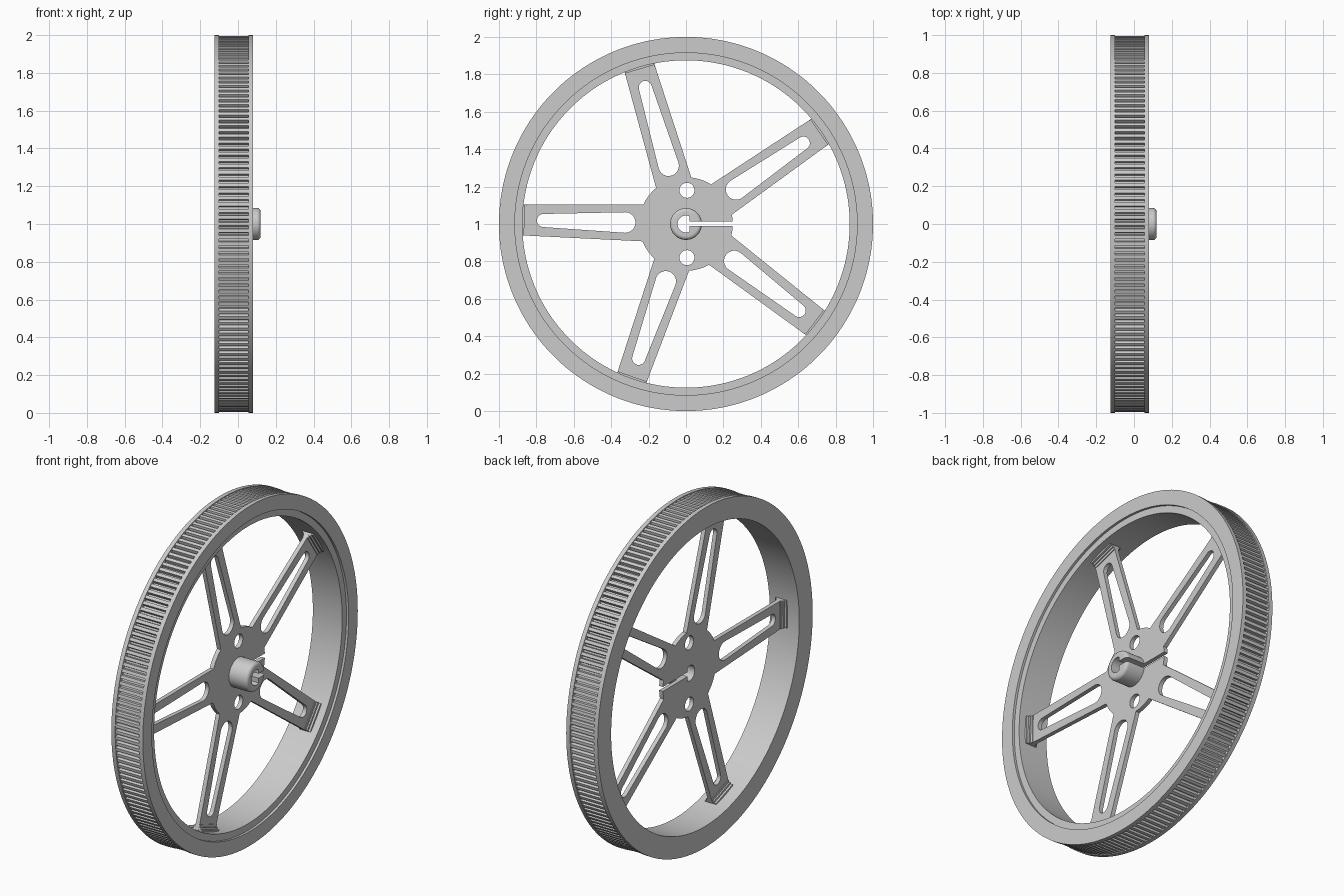
import bpy, bmesh
from math import radians, cos, sin, pi, acos

if "Cube" in bpy.data.objects:
    bpy.data.objects.remove(bpy.data.objects["Cube"])

grey = bpy.data.materials.new("plain_grey")
grey.use_nodes = True
colour = (0.6, 0.6, 0.6, 1)
grey.diffuse_color = colour
grey.node_tree.nodes["Principled BSDF"].inputs["Base Color"].default_value = colour

BACK, FACE = -0.025, 0.0          # faces of the spoke plate
TEETH = 180
SPOKE_ANGLES = [radians(178.6 + 72 * i) for i in range(5)]


def finish(name, bm):
    bmesh.ops.recalc_face_normals(bm, faces=bm.faces)
    mesh = bpy.data.meshes.new(name)
    bm.to_mesh(mesh)
    bm.free()
    mesh.materials.append(grey)
    obj = bpy.data.objects.new(name, mesh)
    bpy.context.collection.objects.link(obj)
    return obj


def turn(points, a):
    return [(u * cos(a) - v * sin(a), u * sin(a) + v * cos(a)) for u, v in points]


def arc(cx, r, start, end, n):
    return [(cx + r * cos(start + (end - start) * i / n),
             r * sin(start + (end - start) * i / n)) for i in range(n + 1)]


def circle(y, z, r, n=48):
    return [(y + p, z + q) for p, q in arc(0, r, 0, 2 * pi, n)[:-1]]


def add_prism(bm, outline, x0, x1):
    """Closed (y, z) outline extruded along the axle."""
    rings = [[bm.verts.new((x, y, z + 1)) for y, z in outline] for x in (x0, x1)]
    n = len(outline)
    for ring in rings:
        bm.faces.new(ring)
    for i in range(n):
        j = (i + 1) % n
        bm.faces.new((rings[0][i], rings[0][j], rings[1][j], rings[1][i]))


def prism(name, outline, x0=BACK, x1=FACE):
    bm = bmesh.new()
    add_prism(bm, outline, x0, x1)
    return finish(name, bm)


def lathe(name, profile, n):
    """Closed (x, radius) profile revolved around the axle."""
    bm = bmesh.new()
    rings = []
    for i in range(n):
        a = 2 * pi * i / n
        rings.append([bm.verts.new((x, r * cos(a), r * sin(a) + 1)) for x, r in profile])
    m = len(profile)
    for i in range(n):
        p, q = rings[i], rings[(i + 1) % n]
        for k in range(m):
            l = (k + 1) % m
            bm.faces.new((p[k], p[l], q[l], q[k]))
    return finish(name, bm)


def combine(obj, tool, operation):
    """Apply a boolean and remove the tool."""
    mod = obj.modifiers.new("combine", "BOOLEAN")
    mod.operation, mod.object, mod.solver = operation, tool, "EXACT"
    graph = bpy.context.evaluated_depsgraph_get()
    mesh = bpy.data.meshes.new_from_object(obj.evaluated_get(graph))
    obj.modifiers.clear()
    obj.data = mesh
    bpy.data.objects.remove(tool)


def smooth(obj):
    bpy.ops.object.select_all(action="DESELECT")
    obj.select_set(True)
    bpy.context.view_layer.objects.active = obj
    bpy.ops.object.shade_smooth_by_angle(angle=radians(30))


# Rim: flanged channel with a shallow step inside one face
rim = lathe("rim", [(-0.125, 0.875), (-0.125, 1), (-0.1, 1), (-0.1, 0.977),
                    (0.055, 0.977), (0.055, 1), (0.08, 1), (0.08, 0.915),
                    (0.066, 0.915), (0.066, 0.875)], TEETH)
smooth(rim)

# Tread teeth across the channel
bm = bmesh.new()
for i in range(TEETH):
    tooth = [(0.973, -0.013), (0.996, -0.009), (0.996, 0.009), (0.973, 0.013)]
    add_prism(bm, turn(tooth, 2 * pi * i / TEETH), -0.102, 0.057)
finish("tread_teeth", bm)

# Hub plate with five tapered, slotted spokes
plate = prism("hub_and_spokes", circle(0, 0, 0.25, 96))
for a in SPOKE_ANGLES:
    spoke = [(0.2, -0.099), (0.885, -0.082), (0.885, 0.082), (0.2, 0.099)]
    combine(plate, prism("spoke", turn(spoke, a)), "UNION")

# Axle boss with rounded tip
boss = [(-0.01, 0.01), (-0.01, 0.085)]
boss += [(0.1 + 0.02 * sin(t * pi / 12), 0.065 + 0.02 * cos(t * pi / 12)) for t in range(7)]
boss += [(0.12, 0.01)]
combine(plate, lathe("boss", boss, 64), "UNION")

# Spoke slots, bolt holes, flatted bore and clamping slit
for a in SPOKE_ANGLES:
    slot = arc(0.762, 0.035, -pi / 2, pi / 2, 12) + arc(0.325, 0.055, pi / 2, 1.5 * pi, 12)
    combine(plate, prism("slot", turn(slot, a), -0.1, 0.2), "DIFFERENCE")
for side in (-1, 1):
    combine(plate, prism("bolt_hole", circle(0.005, side * 0.18, 0.04), -0.1, 0.2), "DIFFERENCE")
flat = acos(0.02 / 0.045)
bore = arc(0, 0.045, flat, 2 * pi - flat, 32)
combine(plate, prism("bore", bore, -0.1, 0.2), "DIFFERENCE")
slit = [(0.01, -0.012), (0.3, -0.012), (0.3, 0.014), (0.01, 0.014)]
combine(plate, prism("slit", slit, -0.1, 0.2), "DIFFERENCE")
smooth(plate)

# Flared feet where the spokes meet the rim
bm = bmesh.new()
for a in SPOKE_ANGLES:
    for grow, reach in ((0.004, 0.838), (0.012, 0.852), (0.024, 0.864)):
        foot = [(reach, -0.082), (0.88, -0.082), (0.88, 0.082), (reach, 0.082)]
        add_prism(bm, turn(foot, a), BACK - grow, FACE + grow)
finish("spoke_feet", bm)
